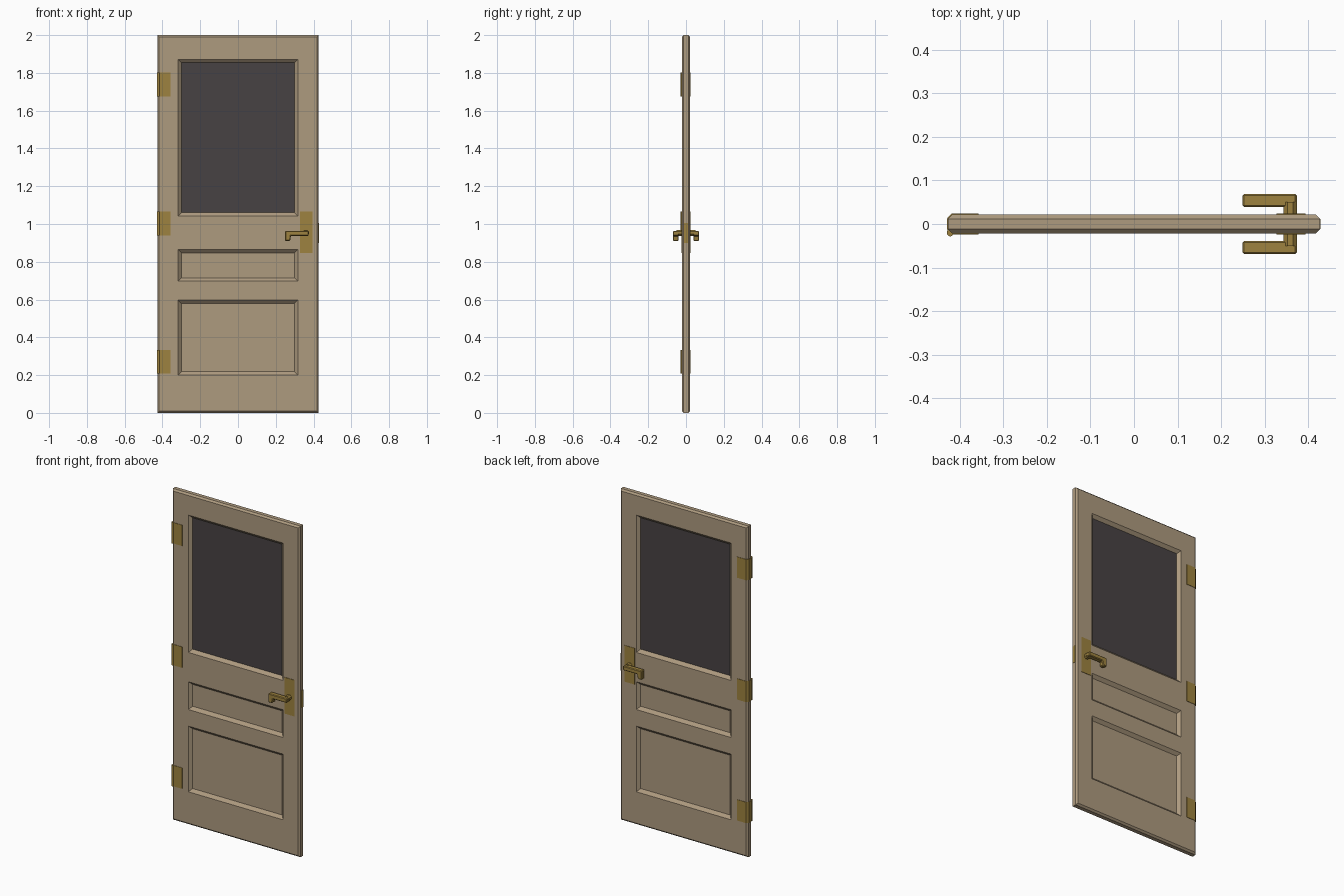
import bpy, bmesh, math
from mathutils import Matrix, Vector

if "Cube" in bpy.data.objects:
    bpy.data.objects.remove(bpy.data.objects["Cube"])


def material(name, rgb):
    m = bpy.data.materials.new(name)
    m.diffuse_color = (*rgb, 1)
    m.use_nodes = True
    m.node_tree.nodes["Principled BSDF"].inputs["Base Color"].default_value = m.diffuse_color
    return m


WOOD = material("tan wood", (0.42, 0.325, 0.212))
BRASS = material("brass", (0.34, 0.225, 0.05))
GLASS = material("dark glass", (0.064, 0.055, 0.056))


def finish(name, bm, mats):
    bmesh.ops.remove_doubles(bm, verts=bm.verts, dist=1e-5)
    bmesh.ops.recalc_face_normals(bm, faces=bm.faces)
    me = bpy.data.meshes.new(name)
    bm.to_mesh(me)
    bm.free()
    for m in mats:
        me.materials.append(m)
    ob = bpy.data.objects.new(name, me)
    bpy.context.collection.objects.link(ob)
    return ob


def box(name, x0, x1, y0, y1, z0, z1, mat):
    bm = bmesh.new()
    bmesh.ops.create_cube(bm, size=1)
    for v in bm.verts:
        v.co = Vector((x0 if v.co.x < 0 else x1, y0 if v.co.y < 0 else y1,
                       z0 if v.co.z < 0 else z1))
    return finish(name, bm, [mat])


def bevel(ob, width, segments=1):
    b = ob.modifiers.new("edge", 'BEVEL')
    b.width, b.segments, b.limit_method = width, segments, 'ANGLE'


def cylinder(name, radius, depth, matrix, sides):
    bm = bmesh.new()
    bmesh.ops.create_cone(bm, cap_ends=True, segments=sides, radius1=radius,
                          radius2=radius, depth=depth, matrix=matrix)
    return finish(name, bm, [BRASS])


# Door slab: rails and stiles with sunken panels on both sides, chamfered rim
T, RIM, SLOPE, SINK = 0.022, 0.01, 0.018, 0.017
xs = [-0.417, -0.317, 0.317, 0.417]
zs = [0.01, 0.2, 0.597, 0.697, 0.865, 1.042, 1.872, 1.99]
bm = bmesh.new()


def quad(pts, mi=0):
    bm.faces.new([bm.verts.new(p) for p in pts]).material_index = mi


def rect(x0, x1, z0, z1, y):
    return [(x0, y, z0), (x1, y, z0), (x1, y, z1), (x0, y, z1)]


for s in (-1, 1):
    for i in range(3):
        for j in range(7):
            a = (xs[i], xs[i + 1], zs[j], zs[j + 1])
            outer = rect(*a, s * T)
            if i == 1 and j in (1, 3, 5):
                inner = rect(a[0] + SLOPE, a[1] - SLOPE, a[2] + SLOPE,
                             a[3] - SLOPE, s * (T - SINK))
                quad(inner, 1 if j == 5 else 0)
                for k in range(4):
                    n = (k + 1) % 4
                    quad([outer[k], outer[n], inner[n], inner[k]])
            else:
                quad(outer)

# Rim strips follow the outline of the grid
outline = ([(x, zs[0]) for x in xs] + [(xs[-1], z) for z in zs[1:]] +
           [(x, zs[-1]) for x in xs[-2::-1]] + [(xs[0], z) for z in zs[-2:0:-1]])


def grow(p, d, y):
    x, z = p
    x += d * ((x == xs[-1]) - (x == xs[0]))
    z += d * ((z == zs[-1]) - (z == zs[0]))
    return (x, y, z)


levels = [(0, -T), (RIM, RIM - T), (RIM, T - RIM), (0, T)]
for (d0, y0), (d1, y1) in zip(levels, levels[1:]):
    for k, p in enumerate(outline):
        q = outline[(k + 1) % len(outline)]
        quad([grow(p, d0, y0), grow(q, d0, y0), grow(q, d1, y1), grow(p, d1, y1)])
finish("door_slab", bm, [WOOD, GLASS])

# Hinges: plate wrapped round the left edge, plus a knuckle at the front
for k, z in enumerate((0.271, 1.002, 1.738)):
    bm = bmesh.new()
    prof = [(-0.357, -0.0245), (-0.418, -0.0245), (-0.429, -0.013),
            (-0.429, 0.013), (-0.418, 0.0245), (-0.357, 0.0245)]
    f = bm.faces.new([bm.verts.new((x, y, z - 0.063)) for x, y in prof])
    r = bmesh.ops.extrude_face_region(bm, geom=[f])
    bmesh.ops.translate(bm, vec=(0, 0, 0.126),
                        verts=[v for v in r["geom"] if isinstance(v, bmesh.types.BMVert)])
    finish(f"hinge_plate_{k}", bm, [BRASS])
    cylinder(f"hinge_knuckle_{k}", 0.008, 0.126,
             Matrix.Translation((-0.422, -0.0205, z)), 12)

# Lock: edge plate, then a face plate, spindle and lever on each side
box("latch_plate", 0.42, 0.4285, -0.011, 0.011, 0.9, 1.005, BRASS)
lever = [(0.374, 0.937), (0.374, 0.964), (0.249, 0.964), (0.249, 0.91),
         (0.276, 0.91), (0.28, 0.937)]
for s, side in ((-1, "front"), (1, "back")):
    box(f"{side}_lock_plate", 0.327, 0.394, *sorted((s * 0.02, s * 0.0245)),
        0.846, 1.065, BRASS)
    cylinder(f"{side}_spindle", 0.017, 0.03,
             Matrix.Translation((0.359, s * 0.035, 0.953)) @
             Matrix.Rotation(math.pi / 2, 4, 'X') @
             Matrix.Rotation(math.pi / 8, 4, 'Z'), 8)
    bm = bmesh.new()
    f = bm.faces.new([bm.verts.new((x, s * 0.039, z)) for x, z in lever])
    r = bmesh.ops.extrude_face_region(bm, geom=[f])
    bmesh.ops.translate(bm, vec=(0, s * 0.03, 0),
                        verts=[v for v in r["geom"] if isinstance(v, bmesh.types.BMVert)])
    bevel(finish(f"{side}_lever", bm, [BRASS]), 0.004)
